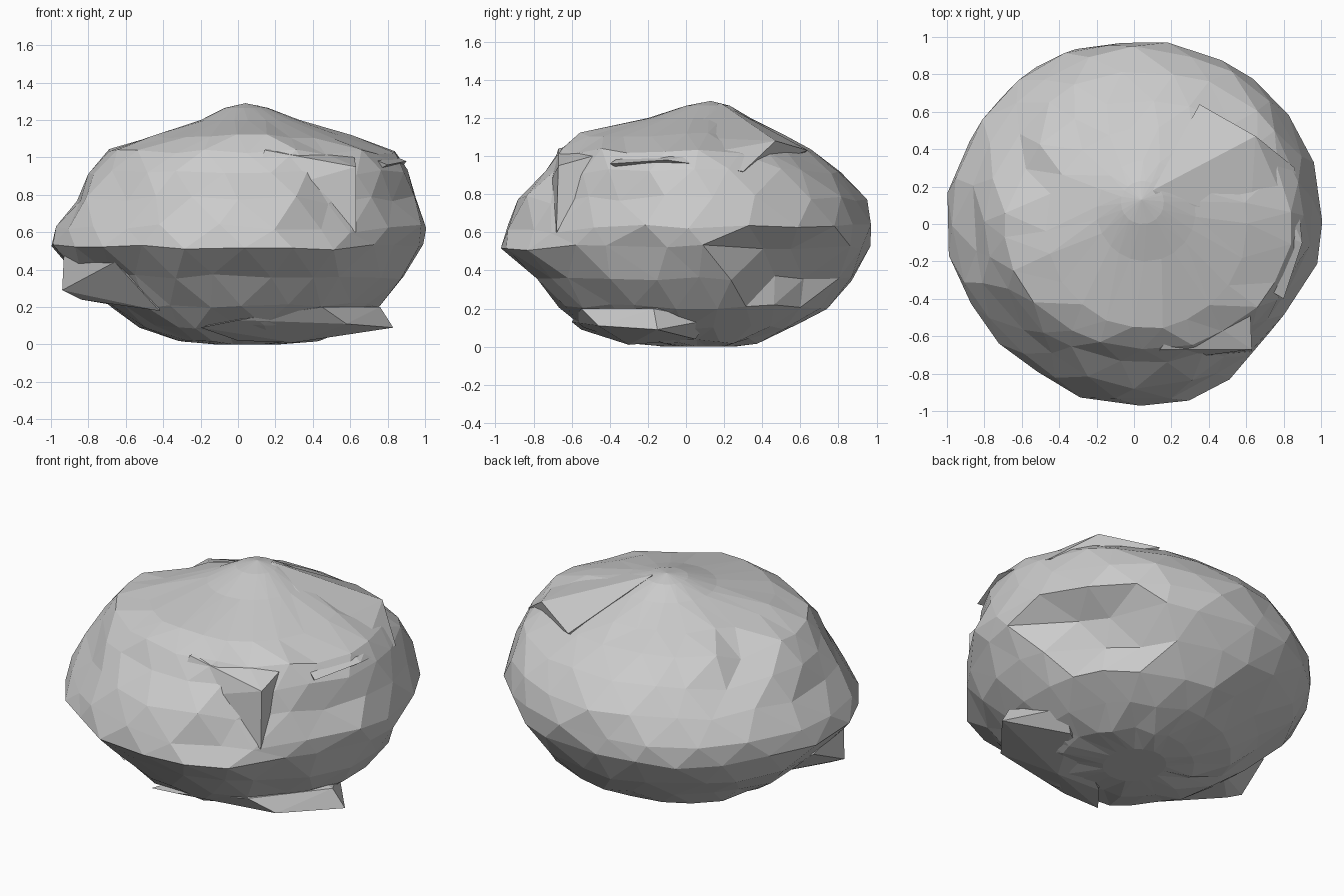
import bpy, bmesh, math, random
from mathutils import Vector

random.seed(4)
SEG = 22

# horizontal contours of the boulder: z, x min, x max, y min, y max
LEVELS = [
    (0.00, -0.12, 0.22, -0.12, 0.25),
    (0.03, -0.32, 0.45, -0.33, 0.38),
    (0.10, -0.52, 0.60, -0.54, 0.57),
    (0.21, -0.68, 0.76, -0.66, 0.73),
    (0.36, -0.87, 0.89, -0.80, 0.88),
    (0.52, -1.00, 0.98, -0.98, 0.98),
    (0.63, -0.97, 1.00, -0.95, 0.98),
    (0.78, -0.87, 0.96, -0.87, 0.94),
    (0.92, -0.79, 0.91, -0.75, 0.82),
    (1.03, -0.69, 0.84, -0.67, 0.66),
    (1.11, -0.47, 0.60, -0.56, 0.52),
    (1.20, -0.20, 0.33, -0.20, 0.34),
    (1.265, -0.07, 0.16, 0.0, 0.23),
]

# local pushes: centre, half size, push
DENTS = [
    ((0.80, 0.52, 0.46), (0.35, 0.28, 0.11), (-0.13, -0.05, 0.0)),
    ((0.50, -0.78, 0.76), (0.18, 0.20, 0.15), (-0.02, 0.05, -0.02)),
    ((-0.66, 0.48, 0.97), (0.13, 0.20, 0.12), (0.03, 0.0, -0.03)),
    ((-0.68, -0.66, 0.55), (0.24, 0.24, 0.28), (0.025, 0.025, 0.0)),
    ((0.76, -0.48, 0.70), (0.14, 0.20, 0.20), (-0.03, 0.02, 0.0)),
]


def make_object(name, bm):
    bmesh.ops.recalc_face_normals(bm, faces=bm.faces)
    me = bpy.data.meshes.new(name)
    bm.to_mesh(me)
    bm.free()
    ob = bpy.data.objects.new(name, me)
    bpy.context.collection.objects.link(ob)
    return ob


def shard(name, points):
    bm = bmesh.new()
    for p in points:
        bm.verts.new(p)
    bmesh.ops.convex_hull(bm, input=bm.verts)
    return make_object(name, bm)


# main boulder: lofted contours with slight irregularity
bm = bmesh.new()
rings = []
for k, (z, x0, x1, y0, y1) in enumerate(LEVELS):
    ring = []
    amp = 0.0 if k == 0 or z > 1.15 else 0.015
    for i in range(SEG):
        a = 2 * math.pi * (i + 0.5 * (k % 2) + random.uniform(-0.22, 0.22)) / SEG
        r = 1 + random.uniform(-amp, amp)
        p = Vector(((x0 + x1) / 2 + (x1 - x0) / 2 * r * math.cos(a),
                    (y0 + y1) / 2 + (y1 - y0) / 2 * r * math.sin(a),
                    z + random.uniform(-amp, amp)))
        for c, size, push in DENTS:
            if all(abs(p[j] - c[j]) < size[j] for j in range(3)):
                p += Vector(push)
        ring.append(bm.verts.new(p))
    rings.append(ring)
for k in range(len(rings) - 1):
    lo, hi = rings[k], rings[k + 1]
    for i in range(SEG):
        j = (i + 1) % SEG
        if k % 2 == 0:
            bm.faces.new((lo[i], lo[j], hi[i]))
            bm.faces.new((lo[j], hi[j], hi[i]))
        else:
            bm.faces.new((lo[i], hi[j], hi[i]))
            bm.faces.new((lo[i], lo[j], hi[j]))
bm.faces.new(rings[0])
peak = bm.verts.new((0.04, 0.13, 1.29))
for i in range(SEG):
    bm.faces.new((rings[-1][i], rings[-1][(i + 1) % SEG], peak))
make_object("boulder", bm)

# thin shelf jutting from the lower right and front
shard("lower_right_shelf", [
    (0.83, -0.15, 0.09), (0.76, -0.17, 0.20), (0.58, -0.46, 0.11),
    (0.45, -0.55, 0.20), (0.50, 0.05, 0.04), (0.60, 0.12, 0.14),
    (0.30, -0.30, 0.01), (0.0, -0.60, 0.13), (-0.20, -0.55, 0.09),
    (0.0, -0.30, 0.02), (0.30, 0.0, 0.25)])

# angular lump jutting from the lower left
shard("lower_left_lump", [
    (-0.93, -0.20, 0.50), (-0.94, -0.19, 0.29), (-0.84, -0.20, 0.24),
    (-0.70, -0.30, 0.22), (-0.42, -0.50, 0.18), (-0.66, -0.56, 0.44),
    (-0.90, 0.05, 0.40), (-0.60, 0.05, 0.20), (-0.40, -0.20, 0.40)])

# broken slab on the front right with a steep edge
shard("front_slab", [
    (0.63, -0.67, 0.95), (0.63, -0.68, 0.60), (0.14, -0.67, 1.04),
    (0.10, -0.74, 0.80), (0.30, -0.45, 1.09),
    (0.62, -0.42, 1.02), (0.2, -0.4, 0.6)])

# high shoulder on the back right of the top
shard("upper_right_shoulder", [
    (0.65, 0.47, 1.08), (0.62, 0.0, 1.10), (0.90, -0.10, 0.98),
    (0.86, 0.30, 0.92), (0.35, 0.64, 1.03), (0.10, 0.18, 1.28),
    (0.80, -0.40, 0.96), (0.30, -0.10, 1.17), (0.30, 0.10, 0.70)])
